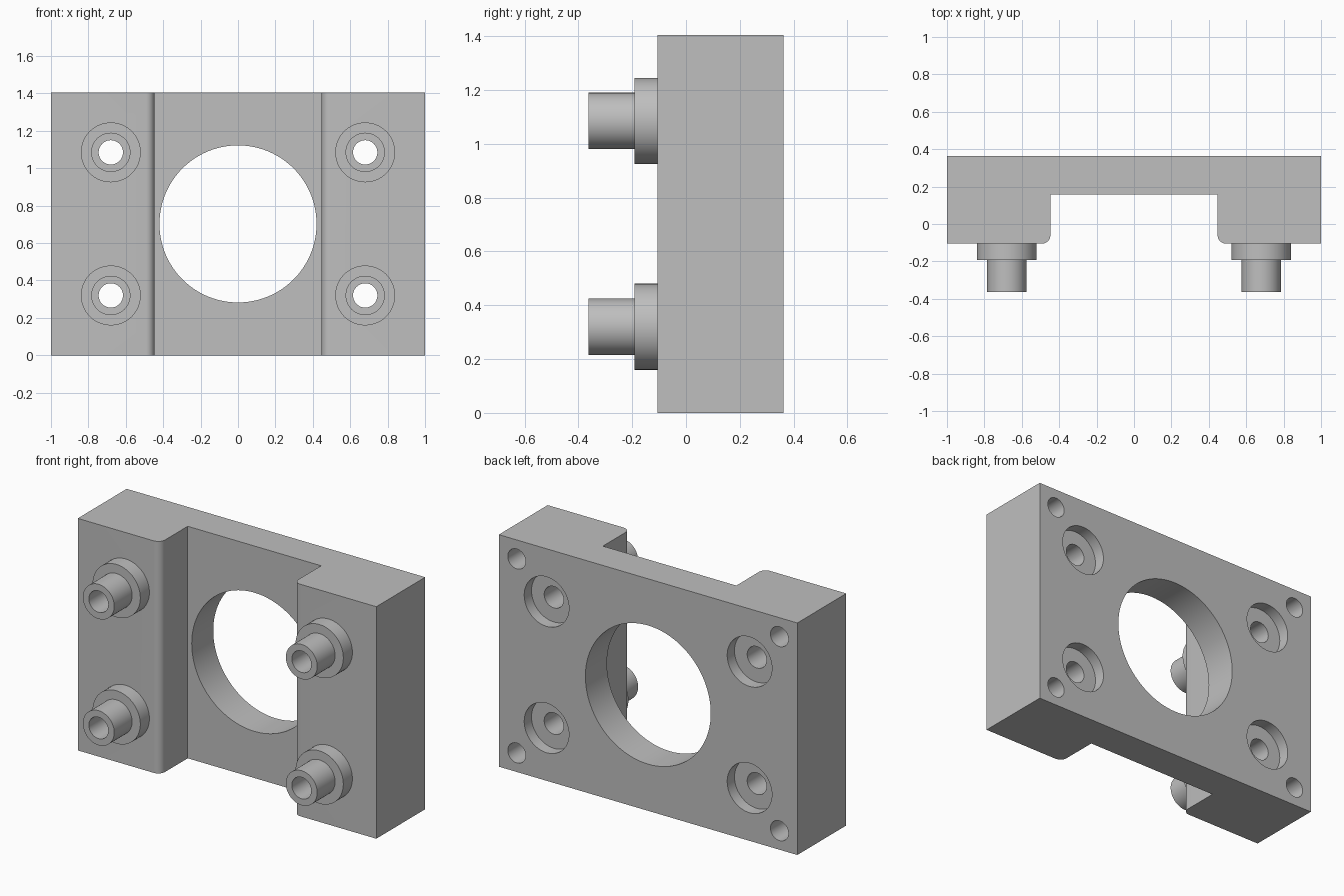
import bpy, bmesh, math

if "Cube" in bpy.data.objects:
    bpy.data.objects.remove(bpy.data.objects["Cube"])

FRONT, BACK, HEIGHT = -0.105, 0.363, 1.405
CHANNEL_X, CHANNEL_Y, FILLET = 0.447, 0.157, 0.045
BOSS_X, BOSS_Z = 0.68, (0.32, 1.085)
BORE = 0.065

metal = bpy.data.materials.new("plain grey")
metal.use_nodes = True
GREY = (0.52, 0.52, 0.52, 1)
metal.diffuse_color = GREY
metal.node_tree.nodes["Principled BSDF"].inputs["Base Color"].default_value = GREY


def finish(bm, name):
    bmesh.ops.recalc_face_normals(bm, faces=bm.faces[:])
    mesh = bpy.data.meshes.new(name)
    bm.to_mesh(mesh)
    bm.free()
    mesh.materials.append(metal)
    ob = bpy.data.objects.new(name, mesh)
    bpy.context.collection.objects.link(ob)
    return ob


def lathe(name, profile, x, z, steps=64):
    """Revolve (radius, y) points about a front-to-back axis at x, z."""
    bm = bmesh.new()
    verts = [bm.verts.new((x + r, y, z)) for r, y in profile]
    edges = [bm.edges.new(pair) for pair in zip(verts, verts[1:])]
    bmesh.ops.spin(bm, geom=verts + edges, cent=(x, 0, z), axis=(0, 1, 0),
                   angle=math.tau, steps=steps, use_merge=False)
    bmesh.ops.remove_doubles(bm, verts=bm.verts[:], dist=1e-5)
    return finish(bm, name)


def smooth(ob):
    bpy.ops.object.select_all(action="DESELECT")
    ob.select_set(True)
    bpy.context.view_layer.objects.active = ob
    bpy.ops.object.shade_smooth_by_angle(angle=math.radians(30))


# Channel-shaped plan with rounded inner front edges
half = [(CHANNEL_X, CHANNEL_Y)]
for i in range(9):
    a = math.pi + i * math.pi / 16
    half.append((CHANNEL_X + FILLET + FILLET * math.cos(a),
                 FRONT + FILLET + FILLET * math.sin(a)))
half += [(1, FRONT), (1, BACK)]
plan = half + [(-x, y) for x, y in reversed(half)]

bm = bmesh.new()
base = bm.faces.new([bm.verts.new((x, y, 0)) for x, y in plan])
top = bmesh.ops.extrude_face_region(bm, geom=[base])["geom"]
bmesh.ops.translate(bm, vec=(0, 0, HEIGHT),
                    verts=[g for g in top if isinstance(g, bmesh.types.BMVert)])
body = finish(bm, "mounting_block")

# Cutters: centre opening, counterbored bolt holes, blind corner holes
cutters = [lathe("opening_cutter",
                 [(0, -0.5), (0.42, -0.5), (0.42, 0.6), (0, 0.6)], 0, HEIGHT / 2, 96)]
bolt = [(0, -0.5), (BORE, -0.5), (BORE, 0.293), (0.15, 0.293), (0.15, 0.6), (0, 0.6)]
blind = [(0, 0.06), (0.06, 0.06), (0.06, 0.6), (0, 0.6)]
for side in (-1, 1):
    for z in BOSS_Z:
        cutters.append(lathe("bolt_hole_cutter", bolt, side * BOSS_X, z))
    for z in (0.115, HEIGHT - 0.115):
        cutters.append(lathe("corner_hole_cutter", blind, side * 0.88, z))
for cutter in cutters:
    cutter.hide_render = True
    mod = body.modifiers.new("cut", "BOOLEAN")
    mod.operation, mod.solver, mod.object = "DIFFERENCE", "EXACT", cutter
    bpy.context.view_layer.objects.active = body
    bpy.ops.object.modifier_apply(modifier=mod.name)
    bpy.data.objects.remove(cutter)
smooth(body)

# Stepped hollow bosses on the front of both legs
boss = [(BORE, FRONT), (BORE, -0.363), (0.105, -0.363), (0.105, -0.192),
        (0.16, -0.192), (0.16, FRONT)]
for side, side_name in ((-1, "right"), (1, "left")):
    for z, level in zip(BOSS_Z, ("lower", "upper")):
        smooth(lathe(f"{level}_{side_name}_boss", boss, side * BOSS_X, z))
